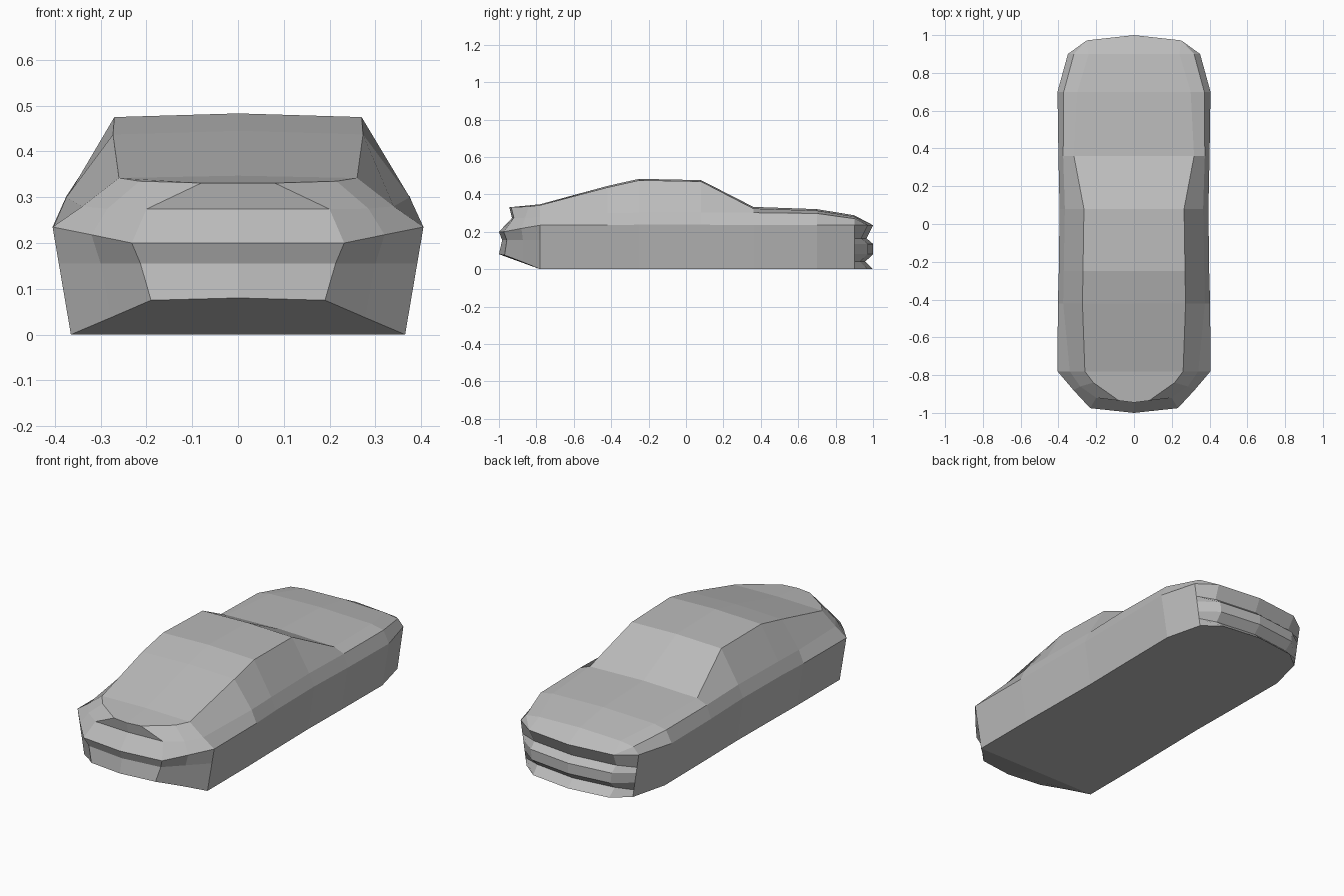
import bpy, bmesh

if "Cube" in bpy.data.objects:
    bpy.data.objects.remove(bpy.data.objects["Cube"])

paint = bpy.data.materials.new("grey paint")
paint.diffuse_color = (0.5, 0.5, 0.5, 1)
paint.use_nodes = True
paint.node_tree.nodes["Principled BSDF"].inputs["Base Color"].default_value = paint.diffuse_color

bm = bmesh.new()


def face(pts):
    """Add a face and its mirror image across x = 0."""
    bm.faces.new([bm.verts.new(p) for p in pts])
    bm.faces.new([bm.verts.new((-x, y, z)) for x, y, z in reversed(pts)])


def skin(rows):
    """Join neighbouring rows of points with quads."""
    for a, b in zip(rows, rows[1:]):
        for i in range(len(a) - 1):
            face([a[i], a[i + 1], b[i + 1], b[i]])


# Cross-sections along the car: y, sill x, belt x/z, shoulder x/z, roof edge x/z, centre z
stations = [
    (-0.78, .365, .405, .235, .340, .280, .260, .342, .347),
    (-0.42, .365, .403, .235, .375, .300, .273, .437, .445),
    (-0.25, .362, .398, .238, .372, .302, .270, .475, .483),
    (0.08, .358, .394, .238, .366, .302, .265, .469, .476),
    (0.36, .362, .400, .235, .375, .302, .318, .324, .333),
    (0.70, .365, .405, .235, .372, .298, .300, .313, .321),
    (0.90, .315, .350, .235, .318, .270, .240, .281, .288),
]
rows = []
for y, b, wx, wz, sx, sz, ux, uz, cz in stations:
    rows.append([(b, y, 0), (wx, y, wz), (sx, y, sz), (ux, y, uz), (0, y, cz)])
skin(rows)

# End with the lid lip, undercut and tapered bumper (rows from top to bottom)
tail = [
    [rows[0][3], (.215, -.84, .335), (.08, -.935, .331), (0, -.945, .331)],
    [rows[0][2], (.285, -.86, .275), (.200, -.920, .274), (0, -.930, .274)],
    [rows[0][1], (.320, -.88, .218), (.232, -.975, .2), (0, -1, .2)],
    [(.3914, -.78, .155), (.300, -.872, .155), (.213, -.958, .155), (0, -.983, .155)],
    [rows[0][0], (.278, -.87, .037), (.190, -.970, .075), (0, -1, .08)],
]
skin(tail)
face(tail[0] + [rows[0][4]])

# Grooved nose: the plan outline repeated at each height, pushed in at the grooves
nose = []
for z, push in [(.235, 0), (.165, .035), (.135, 0), (.08, 0), (.04, .042), (0, 0)]:
    k = .9 + .1 * z / .235
    nose.append([(.35 * k, .9, z), (.25 * k, .972 - push, z), (0, 1 - push, z)])
skin(nose)

# Hood front edge
_, w, s, u, c = rows[-1]
n1, n0 = nose[0][1:]
face([w, s, n1])
face([s, u, n1])
face([u, c, n0, n1])

# Underside, flat floor and rising end
for a, b in zip(rows, rows[1:]):
    face([a[0], b[0], (0, b[0][1], 0), (0, a[0][1], 0)])
face(nose[-1] + [(0, .9, 0)])
face(tail[-1] + [(0, -.78, 0)])

bmesh.ops.remove_doubles(bm, verts=bm.verts, dist=1e-4)
bmesh.ops.recalc_face_normals(bm, faces=bm.faces)
mesh = bpy.data.meshes.new("car_body")
bm.to_mesh(mesh)
bm.free()
mesh.materials.append(paint)
bpy.context.collection.objects.link(bpy.data.objects.new("car_body", mesh))
